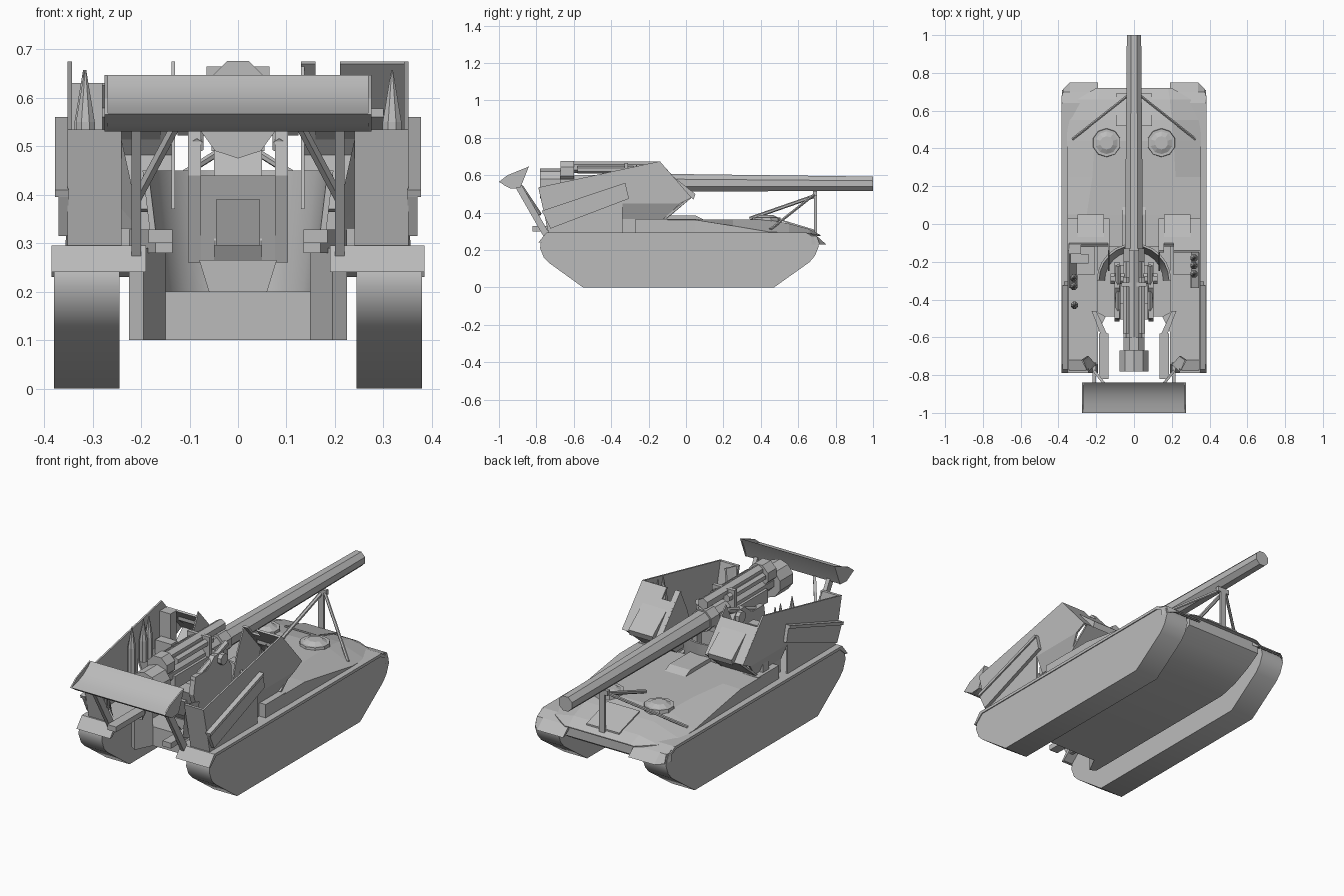
import bpy, bmesh, math
from mathutils import Vector

if "Cube" in bpy.data.objects:
    bpy.data.objects.remove(bpy.data.objects["Cube"])

grey = bpy.data.materials.new("plain_grey")
grey.diffuse_color = (0.5, 0.5, 0.5, 1)
grey.use_nodes = True
grey.node_tree.nodes["Principled BSDF"].inputs["Base Color"].default_value = grey.diffuse_color


def finish(name, bm, smooth=False):
    bmesh.ops.recalc_face_normals(bm, faces=bm.faces)
    me = bpy.data.meshes.new(name)
    bm.to_mesh(me)
    bm.free()
    me.materials.append(grey)
    ob = bpy.data.objects.new(name, me)
    bpy.context.collection.objects.link(ob)
    if smooth:
        bpy.ops.object.select_all(action='DESELECT')
        ob.select_set(True)
        bpy.context.view_layer.objects.active = ob
        bpy.ops.object.shade_smooth_by_angle(angle=math.radians(40))
    return ob


def loft(name, rings, smooth=False):
    """Skin closed rings of points and cap both ends."""
    bm = bmesh.new()
    vs = [[bm.verts.new(p) for p in r] for r in rings]
    n = len(vs[0])
    for a, b in zip(vs, vs[1:]):
        for i in range(n):
            bm.faces.new((a[i], a[(i + 1) % n], b[(i + 1) % n], b[i]))
    bm.faces.new(vs[0])
    bm.faces.new(vs[-1])
    return finish(name, bm, smooth)


def prism(name, yz, x0, x1, smooth=False):
    """Extrude a side profile from x0 to x1."""
    return loft(name, [[(x, y, z) for y, z in yz] for x in (x0, x1)], smooth)


def slab(name, xy, z0, z1):
    """Extrude a plan outline from z0 to z1."""
    return loft(name, [[(x, y, z) for x, y in xy] for z in (z0, z1)])


def box(name, x0, x1, y0, y1, z0, z1):
    return prism(name, [(y0, z0), (y1, z0), (y1, z1), (y0, z1)], x0, x1)


def tube(name, p0, p1, r0, r1=None, n=8, smooth=False):
    p0, p1 = Vector(p0), Vector(p1)
    r1 = r0 if r1 is None else r1
    q = (p1 - p0).to_track_quat('Z', 'Y')
    rings = []
    for p, r in ((p0, r0), (p1, r1)):
        rings.append([p + q @ Vector((r * math.cos(a), r * math.sin(a), 0))
                      for a in (math.tau * (i + .5) / n for i in range(n))])
    return loft(name, rings, smooth)


# lower hull: flat belly, open well at the rear, rising nose
def hull_ring(y, w, zb, zt):
    return [(-w, y, zt), (-w, y, zb), (w, y, zb), (w, y, zt)]


box("well_floor", -.225, .225, -.49, -.12, .10, .20)
loft("lower_hull", [hull_ring(-.12, .225, .10, .29), hull_ring(.42, .225, .10, .29),
                    hull_ring(.52, .225, .125, .29), hull_ring(.62, .225, .17, .29),
                    hull_ring(.70, .225, .22, .275)], True)


# upper hull: raised deck whose edges and nose fall away to the front
def deck_ring(y, wb, ze, wt, z):
    return [(-wb, y, .275), (-wb, y, ze), (-wt, y, z), (wt, y, z), (wb, y, ze), (wb, y, .275)]


loft("upper_hull", [deck_ring(-.12, .352, .362, .25, .365), deck_ring(.05, .352, .362, .25, .365),
                    deck_ring(.25, .354, .33, .22, .364), deck_ring(.44, .356, .298, .21, .362),
                    deck_ring(.55, .35, .292, .20, .342), deck_ring(.66, .30, .29, .19, .312),
                    deck_ring(.72, .20, .278, .18, .28)])
prism("deck_ridge", [(-.12, .36), (.10, .36), (.05, .385), (-.12, .385)], -.06, .06)
prism("nose_hatch", [(.52, .352), (.69, .30), (.69, .308), (.52, .36)], -.095, .095)

track = [(-.55, 0), (.47, 0), (.66, .135), (.69, .17), (.71, .22), (.70, .26), (.67, .285),
         (-.75, .285), (-.775, .25), (-.78, .21), (-.76, .16), (-.73, .13)]
wall = [(-.79, .535), (-.14, .675), (.03, .48), (-.03, .45), (-.34, .45), (-.34, .29), (-.735, .29)]
cheek = [(-.14, .675), (.03, .48), (-.10, .37), (-.25, .37), (-.20, .55)]

for s, side in ((-1, "left"), (1, "right")):
    def nm(part):
        return side + "_" + part

    # running gear and fenders
    prism(nm("track"), track, s * .245, s * .38, True)
    top = [(-.79, .24), (-.745, .295), (.64, .295), (.70, .275), (.75, .23),
           (.735, .23), (.69, .262), (.63, .28), (-.73, .28), (-.775, .24)]
    loft(nm("fender"), [[(s * x, min(y, lim), z) for y, z in top]
                        for x, lim in ((.19, .75), (.34, .75), (.375, .715), (.385, .67))])
    box(nm("rear_deck"), s * .19, s * .35, -.55, -.12, .27, .295)
    slab(nm("hull_rear_wall"), [(s * x, y) for x, y in ((.15, -.49), (.195, -.58), (.225, -.56),
                                                        (.225, -.12), (.205, -.12), (.205, -.46))], .10, .29)
    box(nm("side_locker"), s * .21, s * .35, -.27, -.10, .29, .365)

    # armoured crew enclosure
    prism(nm("side_wall"), wall, s * .343, s * .352)
    prism(nm("rear_door"), [(-.79, .535), (-.735, .29), (-.72, .29), (-.775, .535)], s * .24, s * .35)
    loft(nm("rear_door_flap"), [[(s * .245, -.785, .535), (s * .20, -.745, .33), (s * .21, -.735, .33), (s * .25, -.775, .535)],
                                [(s * .27, -.72, .535), (s * .24, -.70, .33), (s * .25, -.70, .33), (s * .28, -.72, .535)]])
    zt, yt = (.675, -.14) if s > 0 else (.63, -.10)
    prism(nm("front_shield"), [(yt, zt), (.03, .48), (.02, .475), (yt - .01, zt - .005)], s * .21, s * .35)
    if s > 0:
        prism(nm("shield_inner_strip"), [(-.14, .675), (.03, .48), (.02, .475), (-.15, .67)], .13, .16)
    prism(nm("shield_notch_plate"), [(-.10, .63), (.03, .48), (.02, .475), (-.11, .625)], s * .135, s * .21)
    prism(nm("shield_lower_plate"), [(.03, .48), (-.11, .365), (-.12, .37), (.02, .487)], s * .13, s * .33)
    loft(nm("shield_underside"), [[(s * .352, -.34, .45), (s * .315, -.34, .365), (s * .305, -.34, .365), (s * .342, -.34, .45)],
                                  [(s * .352, -.03, .45), (s * .315, -.12, .365), (s * .305, -.12, .365), (s * .342, -.03, .45)]])
    prism(nm("locker_end"), [(-.34, .29), (-.27, .29), (-.27, .365), (-.34, .365)], s * .30, s * .312)
    prism(nm("shield_cheek"), cheek, s * .13, s * .137)
    prism(nm("shield_hatch"), [(-.07, .595), (.05, .50), (.04, .47), (-.07, .56)], s * .16, s * .30)
    loft(nm("side_bin"), [[(s * x, y, z) for y, z in ((-.77, .41), (-.725, .315), (-.305, .475), (-.325, .56))]
                          for x in (.35, .37)])
    prism(nm("side_bin_lid"), [(-.77, .41), (-.765, .395), (-.322, .545), (-.325, .56)], s * .35, s * .378)

    # driver hatches
    tube(nm("hatch"), (s * .145, .43, .34), (s * .145, .43, .375), .078, .074, 10)
    tube(nm("hatch_dome"), (s * .145, .43, .375), (s * .145, .43, .388), .06, .035, 10)

    # barrel travel lock side brace
    tube(nm("lock_brace"), (s * .02, .69, .50), (s * .325, .45, .31), .008, n=6)

    # recoil spade arms, struts and hinge brackets
    prism(nm("spade_arm"), [(-.92, .55), (-.88, .55), (-.72, .27), (-.76, .27)], s * .20, s * .22)
    tube(nm("spade_strut"), (s * .13, -.88, .54), (s * .21, -.78, .39), .01, n=4)
    box(nm("spade_bracket"), s * .135, s * .185, -.82, -.58, .30, .328)
    slab(nm("bracket_hinge"), [(s * x, y) for x, y in ((.135, -.60), (.17, -.60), (.225, -.46), (.20, -.46))], .28, .328)
    prism(nm("spade_end"), [(-1, .565), (-.955, .60), (-.84, .647), (-.885, .535), (-.94, .53)], s * .268, s * .275)

    # gun mount cheeks
    prism(nm("mount_cheek"), [(-.50, .53), (-.515, .44), (-.45, .26), (-.20, .26), (-.20, .48), (-.27, .58), (-.34, .58), (-.40, .53)],
          s * .076, s * .103)
    tube(nm("trunnion"), (s * .05, -.29, .55), (s * .125, -.29, .55), .03, n=8)
    tube(nm("elevating_cylinder"), (s * .085, -.50, .50), (s * .085, -.22, .60), .016, n=6)

# recoil spade blade
prism("spade_blade", [(-1, .567), (-.95, .578), (-.90, .598), (-.86, .625), (-.84, .647), (-.865, .595), (-.885, .537),
                      (-.91, .53), (-.94, .53), (-.97, .545)], -.27, .27, True)

# curved well wall in front of the mount
arc = [math.pi * i / 12 for i in range(13)]


def well_ring(r, t, z):
    return ([(r * math.cos(a), -.30 + r * math.sin(a), z) for a in arc]
            + [((r + t) * math.cos(a), -.30 + (r + t) * math.sin(a), z) for a in reversed(arc)])


loft("well_wall", [well_ring(.155, .012, .20), well_ring(.185, .012, .45)], True)

# pedestal and mount body
loft("mount_pedestal", [[(x * k, y, z) for x, y in ((-1, -.46), (1, -.46), (1, -.22), (-1, -.22))]
                        for k, z in ((.06, .20), (.08, .265))])
prism("mount_body", [(-.45, .26), (-.20, .26), (-.20, .49), (-.40, .49), (-.43, .40), (-.44, .39), (-.47, .295)], -.05, .05)
prism("mount_back", [(-.505, .44), (-.45, .26), (-.42, .26), (-.42, .44)], -.09, .09)
prism("mount_seat_recess", [(-.51, .39), (-.475, .295), (-.45, .295), (-.45, .39)], -.045, .045)

# barrel travel lock
box("lock_post", -.016, .016, .685, .70, .28, .50)
tube("lock_rear_brace", (0, .69, .49), (0, .34, .368), .01, n=6)
box("lock_clamp", -.035, .035, .68, .70, .49, .515)

# gun: barrel, cradle, recoil cylinders and breech
tube("barrel", (0, -.15, .56), (0, 1.0, .555), .052, .041, 8, True)
tube("barrel_collar", (0, -.20, .56), (0, -.13, .56), .06, n=8)
tube("gun_tube_rear", (0, -.70, .56), (0, -.15, .56), .045, n=8)
prism("cradle", [(-.60, .49), (-.16, .50), (-.16, .56), (-.60, .56)], -.055, .055)
tube("breech", (0, -.78, .555), (0, -.67, .555), .08, n=10)
tube("breech_ring", (0, -.67, .62), (0, -.60, .62), .06, n=8)
tube("upper_recoil_cylinder", (0, -.62, .643), (0, -.14, .643), .03, n=6)
for x in (-.04, .04):
    tube("recoil_cylinder", (x, -.58, .63), (x, -.28, .63), .02, n=6)
box("cylinder_strap", -.065, .065, -.33, -.31, .56, .665)

# stowed shells and crates
for x, y in ((.318, -.18), (.318, -.22), (.318, -.265), (-.318, -.285), (-.318, -.33), (-.315, -.43)):
    tube("shell_body", (x, y, .44 if y > -.4 else .29), (x, y, .55), .021, n=8)
    tube("shell_nose", (x, y, .55), (x, y, .657), .021, .002, 8)
box("crate", -.335, -.24, -.21, -.16, .36, .50)
box("wall_rack", -.345, -.28, -.16, -.11, .44, .63)
